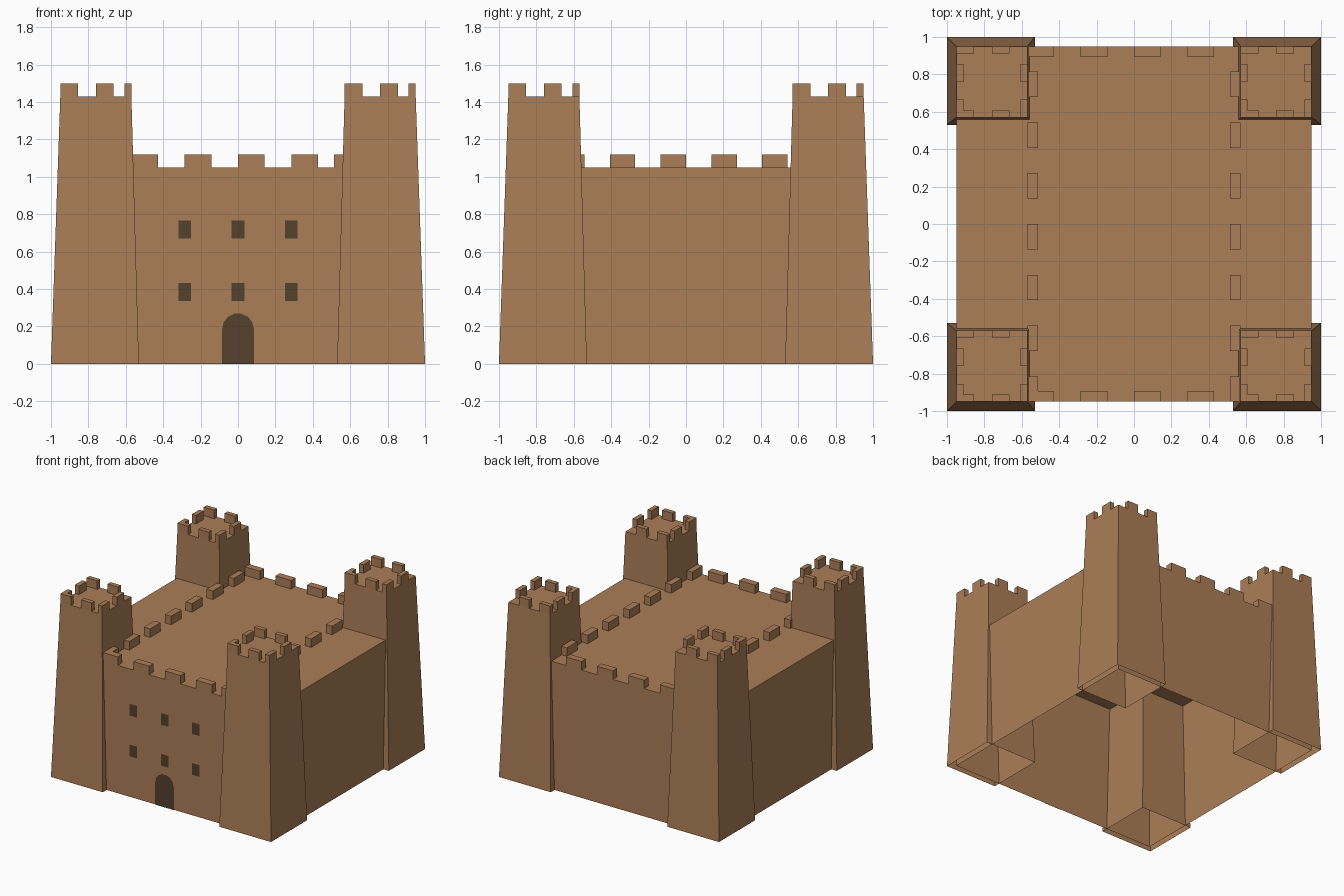
import bpy, bmesh, math

if "Cube" in bpy.data.objects:
    bpy.data.objects.remove(bpy.data.objects["Cube"])

def material(name, rgb):
    m = bpy.data.materials.new(name)
    m.diffuse_color = (*rgb, 1)
    m.use_nodes = True
    m.node_tree.nodes["Principled BSDF"].inputs["Base Color"].default_value = m.diffuse_color
    return m

STONE = material("tan stone", (0.41, 0.21, 0.095))
DARK = material("dark opening", (0.088, 0.053, 0.027))

def finish(bm, name, mat):
    me = bpy.data.meshes.new(name)
    bm.to_mesh(me)
    bm.free()
    me.materials.append(mat)
    ob = bpy.data.objects.new(name, me)
    bpy.context.collection.objects.link(ob)
    return ob

def open_block(bm, low, high, z0, z1):
    """Four walls and a roof between two (x0, y0, x1, y1) rectangles, no floor."""
    def ring(r, z):
        x0, y0, x1, y1 = r
        return [bm.verts.new(p) for p in
                ((x0, y0, z), (x1, y0, z), (x1, y1, z), (x0, y1, z))]
    a, b = ring(low, z0), ring(high, z1)
    for i in range(4):
        j = (i + 1) % 4
        bm.faces.new((a[i], a[j], b[j], b[i]))
    bm.faces.new(b)

def box(bm, x0, y0, x1, y1, z0, z1):
    open_block(bm, (x0, y0, x1, y1), (x0, y0, x1, y1), z0, z1)

def battlements(bm, x0, y0, x1, y1, nx, ny, t, z0, z1):
    """Merlons on all four edges, filling every other cell from the low end."""
    dx, dy = (x1 - x0) / (2 * nx), (y1 - y0) / (2 * ny)
    for i in range(nx):
        xa = x0 + 2 * i * dx
        box(bm, xa, y0, xa + dx, y0 + t, z0, z1)
        box(bm, xa, y1 - t, xa + dx, y1, z0, z1)
    for i in range(ny):
        ya = y0 + 2 * i * dy
        box(bm, x0, ya, x0 + t, ya + dy, z0, z1)
        box(bm, x1 - t, ya, x1, ya + dy, z0, z1)

# Main hall, open underneath
bm = bmesh.new()
box(bm, -0.95, -0.95, 0.95, 0.95, 0, 1.05)
finish(bm, "hall", STONE)

# Roof battlements
bm = bmesh.new()
battlements(bm, -0.57, -0.95, 0.57, 0.95, 4, 7, 0.057, 1.05, 1.12)
finish(bm, "hall_battlements", STONE)

# Four tapered corner towers with battlements
for sx, side in ((-1, "left"), (1, "right")):
    for sy, end in ((-1, "front"), (1, "back")):
        cx, cy = 0.76 * sx, 0.76 * sy
        bx, by = 0.765 * sx, 0.765 * sy
        top = (cx - 0.19, cy - 0.19, cx + 0.19, cy + 0.19)
        base = (bx - 0.235, by - 0.235, bx + 0.235, by + 0.235)
        bm = bmesh.new()
        open_block(bm, base, top, 0, 1.43)
        battlements(bm, *top, 2, 2, 0.038, 1.43, 1.5)
        finish(bm, f"{end}_{side}_tower", STONE)

# Flat dark plates just proud of the front wall
def plate(name, outline):
    bm = bmesh.new()
    bm.faces.new([bm.verts.new((x, -0.954, z)) for x, z in outline])
    finish(bm, name, DARK)

# Windows in two rows of three
for row, z in (("lower", 0.335), ("upper", 0.67)):
    for i, x in enumerate((-0.285, 0, 0.285)):
        plate(f"{row}_window_{i + 1}",
              [(x - 0.034, z), (x + 0.034, z), (x + 0.034, z + 0.096), (x - 0.034, z + 0.096)])

# Arched door
r, n = 0.085, 7
arch = [(r * math.cos(math.pi * i / n), 0.185 + r * math.sin(math.pi * i / n))
        for i in range(n + 1)]
plate("door", [(-r, 0), (r, 0)] + arch)
